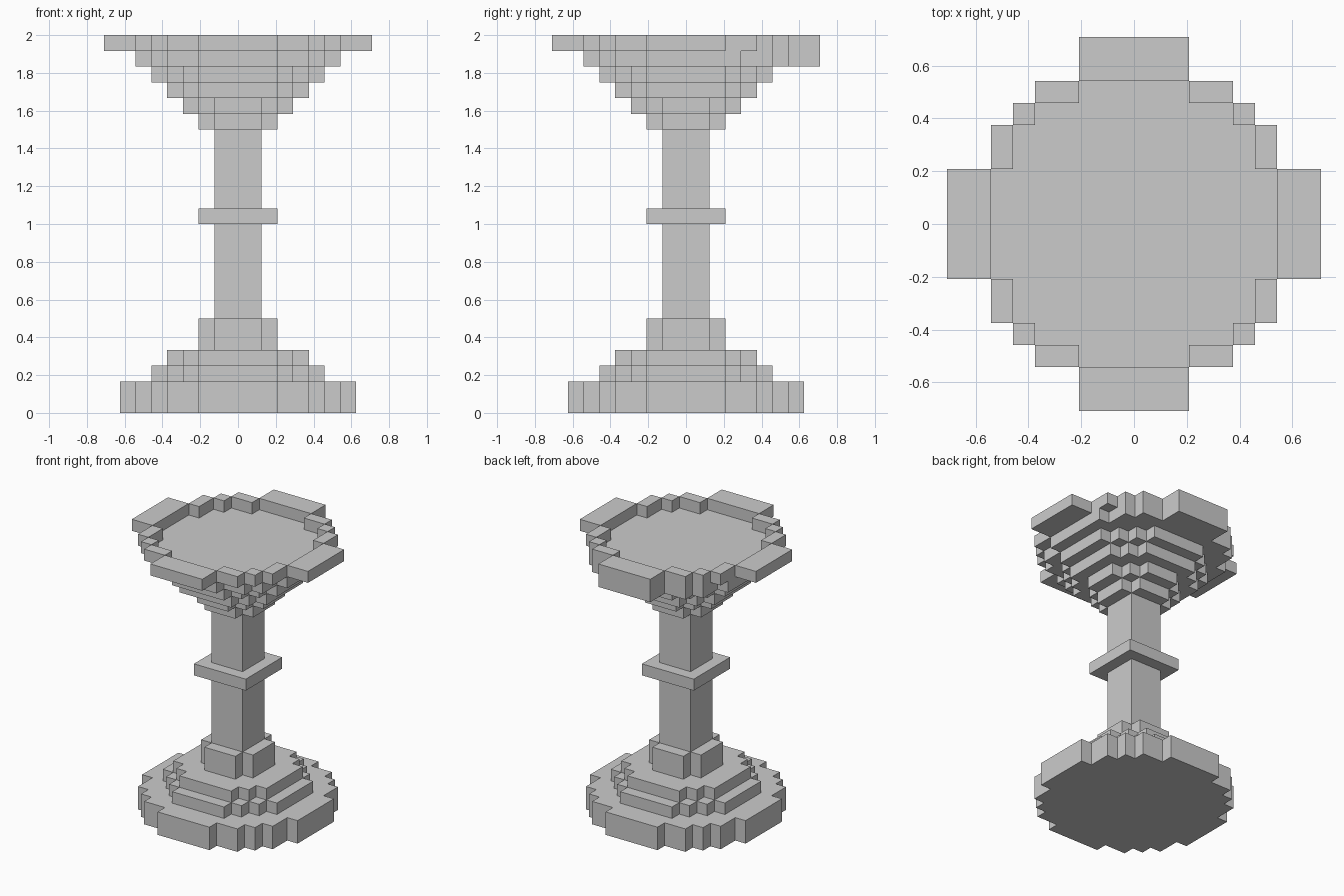
import bpy, bmesh

if "Cube" in bpy.data.objects:
    bpy.data.objects.remove(bpy.data.objects["Cube"])

U = 1 / 12  # one block of the model's grid


def finish(name, bm):
    bmesh.ops.recalc_face_normals(bm, faces=bm.faces)
    bmesh.ops.scale(bm, vec=(U, U, U), verts=bm.verts)
    me = bpy.data.meshes.new(name)
    bm.to_mesh(me)
    bm.free()
    ob = bpy.data.objects.new(name, me)
    bpy.context.collection.objects.link(ob)
    return ob


def slab(name, corners, z0, z1):
    """Stepped disc: outer corners of the +x+y quadrant, going round from +x."""
    quad = []
    for i, c in enumerate(corners):
        quad.append(c)
        if i + 1 < len(corners):
            quad.append((corners[i + 1][0], c[1]))
    pts = []
    for _ in range(4):
        pts += quad
        quad = [(-y, x) for x, y in quad]
    bm = bmesh.new()
    face = bm.faces.new([bm.verts.new((x, y, z0)) for x, y in pts])
    new = bmesh.ops.extrude_face_region(bm, geom=[face], use_keep_orig=True)["geom"]
    bmesh.ops.translate(bm, vec=(0, 0, z1 - z0),
                        verts=[v for v in new if isinstance(v, bmesh.types.BMVert)])
    return finish(name, bm)


def boxes(name, blocks):
    """Boxes given as x0, x1, y0, y1, z0, z1."""
    bm = bmesh.new()
    for x0, x1, y0, y1, z0, z1 in blocks:
        vs = bmesh.ops.create_cube(bm, size=1)["verts"]
        bmesh.ops.scale(bm, vec=(x1 - x0, y1 - y0, z1 - z0), verts=vs)
        bmesh.ops.translate(bm, vec=((x0 + x1) / 2, (y0 + y1) / 2, (z0 + z1) / 2), verts=vs)
    return finish(name, bm)


square = [(1.5, 1.5)]
plus = [(2.5, 1.5), (1.5, 2.5)]
disc7 = [(3.5, 1.5), (2.5, 2.5), (1.5, 3.5)]
disc9 = [(4.5, 2.5), (3.5, 3.5), (2.5, 4.5)]
disc11 = [(5.5, 2.5), (4.5, 3.5), (3.5, 4.5), (2.5, 5.5)]
disc13 = [(6.5, 2.5), (5.5, 4.5), (4.5, 5.5), (2.5, 6.5)]
disc15 = [(7.5, 2.5), (6.5, 4.5), (5.5, 5.5), (4.5, 6.5), (2.5, 7.5)]

# Foot and stem
slab("base", disc15, 0, 2)
slab("base_step_lower", disc11, 2, 3)
slab("base_step_upper", disc9, 3, 4)
slab("stem_foot", plus, 4, 6)
slab("stem_lower", square, 6, 12)
slab("stem_collar", [(2.5, 2.5)], 12, 13)
slab("stem_upper", square, 13, 18)

# Stepped underside of the bowl
for i, shape in enumerate([plus, disc7, disc9, disc11, disc13]):
    slab(f"bowl_step_{i + 1}", shape, 18 + i, 19 + i)

# Raised rim; the back half hangs one block lower
rim = [(-2.5, 2.5, -8.5, -6.5, 23, 24), (-2.5, 2.5, 6.5, 8.5, 22, 24)]
for s in (-1, 1):
    def add(x0, x1, y0, y1, z0, z1):
        a, b = sorted((s * x0, s * x1))
        rim.append((a, b, y0, y1, z0, z1))
    add(6.5, 8.5, -2.5, 2.5, 23, 24)
    add(2.5, 4.5, -6.5, -5.5, 23, 24)
    add(4.5, 5.5, -5.5, -4.5, 23, 24)
    add(5.5, 6.5, -4.5, -2.5, 23, 24)
    add(2.5, 4.5, 5.5, 6.5, 22, 24)
    add(4.5, 5.5, 4.5, 5.5, 22, 24)
    add(5.5, 6.5, 2.5, 3.5, 22, 24)
    add(5.5, 6.5, 3.5, 4.5, 23, 24)
boxes("bowl_rim", rim)
